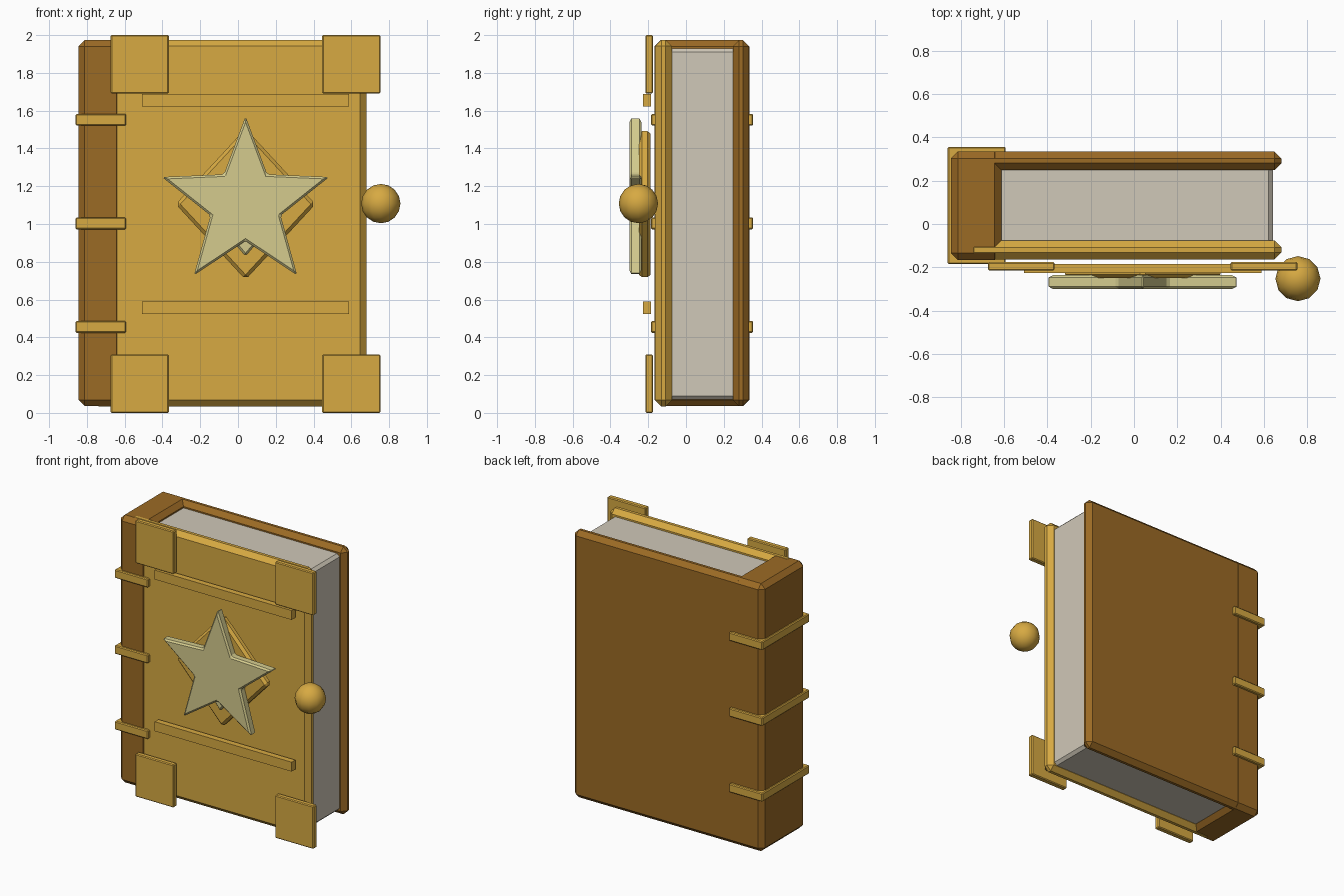
import bpy
import bmesh
from math import sin, cos, pi

cube = bpy.data.objects.get("Cube")
if cube:
    bpy.data.objects.remove(cube, do_unlink=True)


def make_material(name, rgb):
    mat = bpy.data.materials.new(name)
    mat.use_nodes = True
    mat.diffuse_color = (*rgb, 1)
    bsdf = next(n for n in mat.node_tree.nodes if n.type == 'BSDF_PRINCIPLED')
    bsdf.inputs["Base Color"].default_value = (*rgb, 1)
    bsdf.inputs["Roughness"].default_value = 0.7
    return mat


gold = make_material("gold", (0.68, 0.40, 0.055))
leather = make_material("brown leather", (0.33, 0.145, 0.018))
paper = make_material("paper", (0.63, 0.58, 0.48))
pale = make_material("pale gold", (0.66, 0.60, 0.27))


def finish(name, bm, mat, bevel=0):
    """Turn a bmesh into an object, with an optional chamfer."""
    bmesh.ops.recalc_face_normals(bm, faces=bm.faces)
    mesh = bpy.data.meshes.new(name)
    bm.to_mesh(mesh)
    bm.free()
    mesh.materials.append(mat)
    obj = bpy.data.objects.new(name, mesh)
    bpy.context.collection.objects.link(obj)
    if bevel:
        mod = obj.modifiers.new("chamfer", 'BEVEL')
        mod.width = bevel
        mod.segments = 1
        mod.limit_method = 'ANGLE'
    return obj


def box(name, x, y, z, mat, bevel=0):
    """Box given by its (low, high) range on each axis."""
    bm = bmesh.new()
    bmesh.ops.create_cube(bm, size=1)
    for v in bm.verts:
        for i, (lo, hi) in enumerate((x, y, z)):
            v.co[i] = hi if v.co[i] > 0 else lo
    return finish(name, bm, mat, bevel)


def plate(name, points, y, mat, bevel=0):
    """Flat outline in x and z, extruded between two depths."""
    bm = bmesh.new()
    face = bm.faces.new([bm.verts.new((px, y[0], pz)) for px, pz in points])
    extruded = bmesh.ops.extrude_face_region(bm, geom=[face])["geom"]
    for v in extruded:
        if isinstance(v, bmesh.types.BMVert):
            v.co.y = y[1]
    return finish(name, bm, mat, bevel)


# Book body: spine, two covers and the page block
box("spine", (-0.845, -0.61), (-0.167, 0.335), (0.036, 1.973), leather, 0.033)
box("front_cover", (-0.77, 0.68), (-0.164, -0.075), (0.034, 1.975), gold, 0.033)
box("back_cover", (-0.77, 0.68), (0.248, 0.334), (0.036, 1.973), leather, 0.033)
box("pages", (-0.7, 0.64), (-0.105, 0.275), (0.07, 1.93), paper, 0.02)

# Raised bands wrapping the spine
for i, z in enumerate((0.455, 1.003, 1.552)):
    box(f"spine_band_{i + 1}", (-0.86, -0.592), (-0.185, 0.356),
        (z - 0.031, z + 0.031), gold, 0.006)

# Corner plates
for side, x in (("right", -0.52), ("left", 0.6)):
    for level, z in (("lower", 0.155), ("upper", 1.845)):
        box(f"{level}_{side}_corner", (x - 0.154, x + 0.154), (-0.215, -0.175),
            (z - 0.155, z + 0.155), gold, 0.006)

# Horizontal trim strips
for level, z in (("lower", 0.557), ("upper", 1.655)):
    box(f"{level}_strip", (-0.508, 0.588), (-0.227, -0.184),
        (z - 0.034, z + 0.034), gold)

# Emblem: gold diamond, pale inner diamond and star
CX, CZ = 0.04, 1.105


def diamond(w, h):
    return [(CX + w, CZ), (CX, CZ + h), (CX - w, CZ), (CX, CZ - h)]


def star(outer, inner):
    pts = []
    for i in range(10):
        r, a = (inner if i % 2 else outer), pi / 2 + i * pi / 5
        pts.append((CX + r * cos(a), CZ + r * sin(a)))
    return pts


plate("diamond_mount", diamond(0.37, 0.4), (-0.25, -0.187), gold, 0.018)
plate("inner_diamond", diamond(0.23, 0.275), (-0.268, -0.22), pale, 0.01)
plate("star", star(0.465, 0.195), (-0.3, -0.236), pale, 0.011)

# Round clasp knob
bm = bmesh.new()
bmesh.ops.create_uvsphere(bm, u_segments=12, v_segments=8, radius=0.104)
for f in bm.faces:
    f.smooth = True
knob = finish("clasp_knob", bm, gold)
knob.location = (0.756, -0.252, 1.108)
